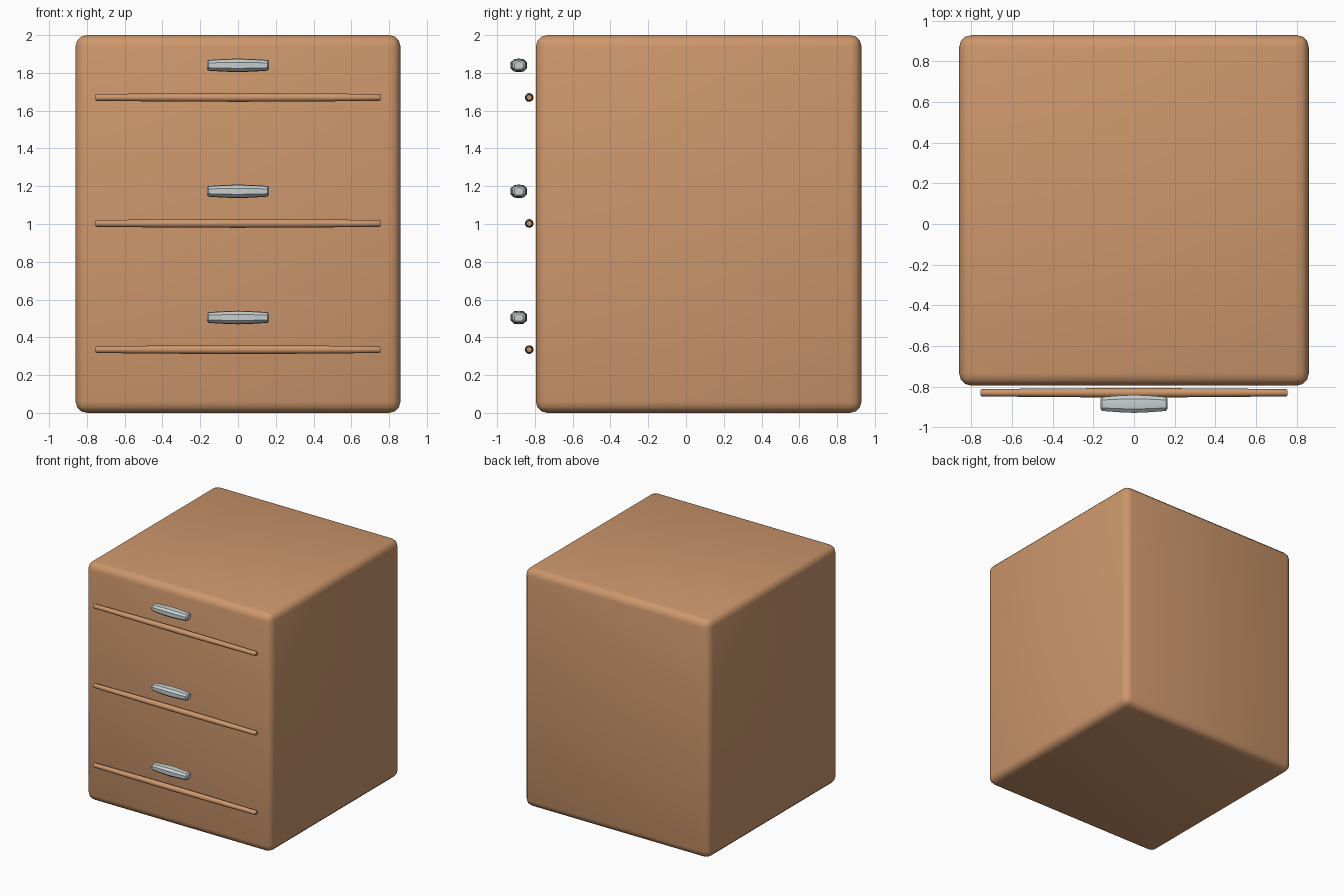
import bpy, bmesh, math

if "Cube" in bpy.data.objects:
    bpy.data.objects.remove(bpy.data.objects["Cube"])


def material(name, rgb):
    m = bpy.data.materials.new(name)
    m.diffuse_color = (*rgb, 1)
    m.use_nodes = True
    m.node_tree.nodes["Principled BSDF"].inputs["Base Color"].default_value = m.diffuse_color
    return m


wood = material("warm wood", (0.61, 0.31, 0.15))
metal = material("pale metal", (0.57, 0.62, 0.62))


def finish(name, bm, mat, angle):
    bmesh.ops.recalc_face_normals(bm, faces=bm.faces)
    me = bpy.data.meshes.new(name)
    bm.to_mesh(me)
    bm.free()
    me.materials.append(mat)
    ob = bpy.data.objects.new(name, me)
    bpy.context.collection.objects.link(ob)
    bpy.ops.object.select_all(action='DESELECT')
    ob.select_set(True)
    bpy.context.view_layer.objects.active = ob
    bpy.ops.object.shade_smooth_by_angle(angle=math.radians(angle))
    return ob


def bar(name, section, stations, centre, mat, angle):
    """Loft a (y, z) section along x, scaled at each (x, scale) station."""
    bm = bmesh.new()
    rings = [[bm.verts.new((x, centre[0] + y * s, centre[1] + z * s)) for y, z in section]
             for x, s in stations]
    n = len(section)
    for a, b in zip(rings, rings[1:]):
        for i in range(n):
            j = (i + 1) % n
            bm.faces.new((a[i], a[j], b[j], b[i]))
    bm.faces.new(rings[0])
    bm.faces.new(rings[-1])
    return finish(name, bm, mat, angle)


def mirrored(half):
    return [(-x, s) for x, s in half] + [(x, s) for x, s in reversed(half) if x > 0]


# Cabinet body with rounded edges
bm = bmesh.new()
bmesh.ops.create_cube(bm, size=1)
for v in bm.verts:
    v.co.x *= 1.72
    v.co.y = v.co.y * 1.724 + 0.067
    v.co.z = (v.co.z + 0.5) * 2
bmesh.ops.bevel(bm, geom=bm.edges[:], offset=0.06, segments=3, profile=0.5, affect='EDGES')
finish("cabinet_body", bm, wood, 40)

# Cross-sections
rod_section = [(0.023 * math.cos(math.tau * i / 12), 0.023 * math.sin(math.tau * i / 12))
               for i in range(12)]
handle_section = [(0.044, 0.016), (0.025, 0.033), (0, 0.036), (-0.025, 0.033), (-0.044, 0.016),
                  (-0.044, -0.016), (-0.025, -0.033), (0, -0.036), (0.025, -0.033), (0.044, -0.016)]
rod_stations = mirrored([(0.755, 0.6), (0.748, 0.78), (0.63, 0.83), (0.33, 0.95), (0, 1.0)])
handle_stations = mirrored([(0.165, 0.55), (0.157, 0.78), (0.08, 0.92), (0, 1.0)])
rod_stations.insert(5, (0.0001, 1.0))
handle_stations.insert(4, (0.0001, 1.0))

# Drawer dividing rods and handles
for i, z in enumerate((0.335, 1.003, 1.67)):
    bar(f"drawer_rod_{i + 1}", rod_section, rod_stations, (-0.83, z), wood, 40)
    bar(f"drawer_handle_{i + 1}", handle_section, handle_stations, (-0.885, z + 0.17), metal, 25)
